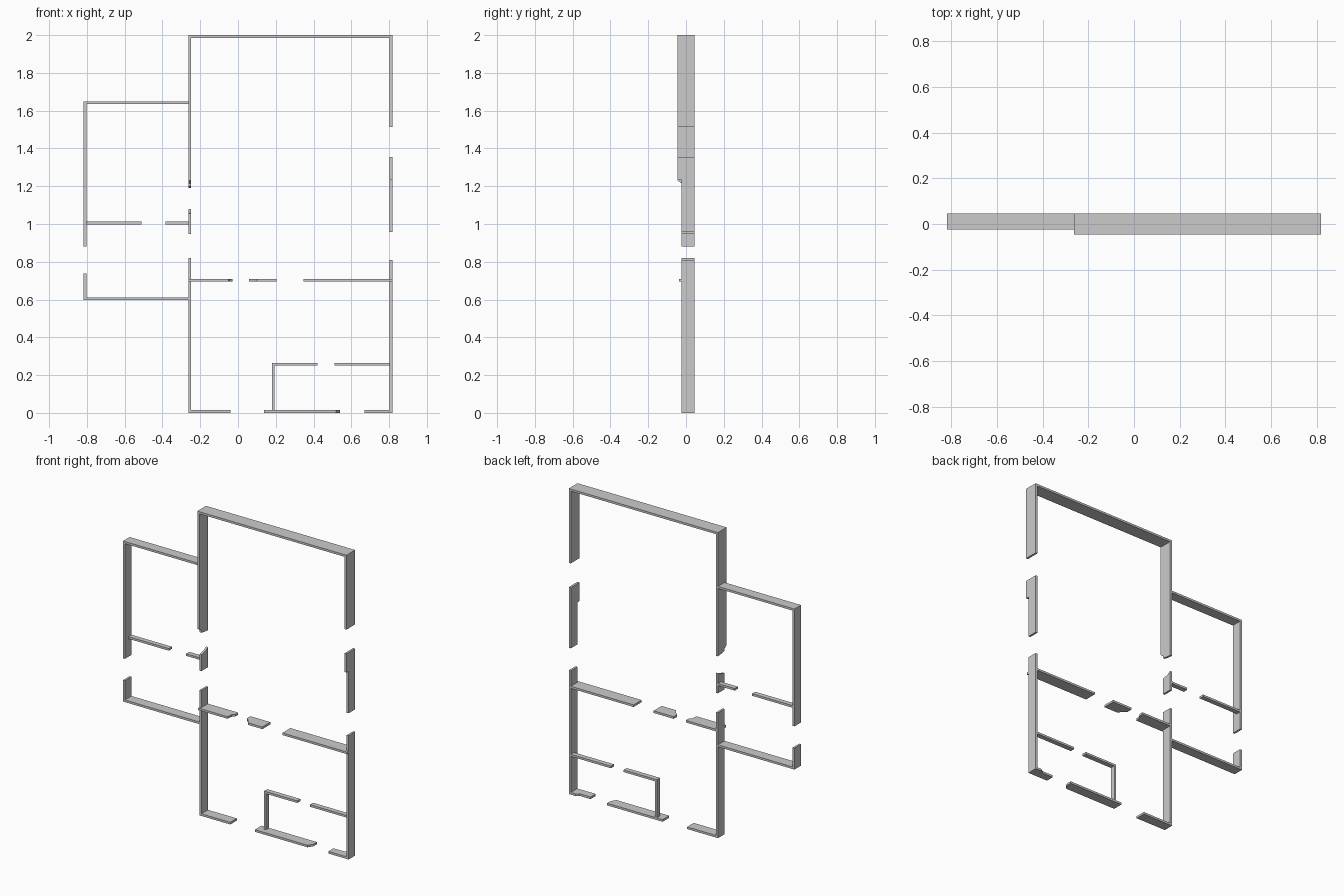
import bpy, bmesh
from mathutils import Vector

if "Cube" in bpy.data.objects:
    bpy.data.objects.remove(bpy.data.objects["Cube"])

T = 0.014                                # wall thickness
BACK, DEEP, STD, SILL, THIN = 0.045, -0.045, -0.023, -0.038, 0.013
XL, XM, XR = -0.817, -0.263, 0.803       # left sides of the upright walls


def prism(name, pts, offset):
    """Extrude a closed 3D outline along offset."""
    bm = bmesh.new()
    face = bm.faces.new([bm.verts.new(p) for p in pts])
    res = bmesh.ops.extrude_face_region(bm, geom=[face])
    verts = [v for v in res["geom"] if isinstance(v, bmesh.types.BMVert)]
    bmesh.ops.translate(bm, verts=verts, vec=Vector(offset))
    bmesh.ops.recalc_face_normals(bm, faces=bm.faces)
    mesh = bpy.data.meshes.new(name)
    bm.to_mesh(mesh)
    bm.free()
    obj = bpy.data.objects.new(name, mesh)
    bpy.context.collection.objects.link(obj)
    return obj


def upright(name, x, profile):
    """Vertical wall from a (y, z) profile."""
    return prism(name, [(x, y, z) for y, z in profile], (T, 0, 0))


def level(name, z, outline):
    """Horizontal wall from an (x, y) outline."""
    return prism(name, [(x, y, z) for x, y in outline], (0, 0, T))


def rect(a0, a1, b0, b1):
    return [(a0, b0), (a1, b0), (a1, b1), (a0, b1)]


# Left wing outer walls
for i, (z0, z1) in enumerate([(0.88, 1.648), (0.597, 0.737)]):
    upright(f"left_wing_wall_{i}", XL, rect(STD, BACK, z0, z1))
for i, z in enumerate([1.634, 0.597]):
    level(f"left_wing_end_wall_{i}", z, rect(XL + T, XM, STD, BACK))

# Left wing partition, shallower than the outer walls
for i, (x0, x1) in enumerate([(XL + T, -0.51), (-0.384, XM)]):
    level(f"left_wing_partition_{i}", 0.998, rect(x0, x1, THIN, BACK))

# Middle wall, with broken edges at the upper opening
upright("middle_wall_upper", XM, [(DEEP, 2), (BACK, 2), (BACK, 1.19), (0.0, 1.195),
                                  (STD, 1.20), (STD, 1.215), (DEEP, 1.23)])
upright("middle_wall_pier", XM, [(STD, 0.948), (BACK, 0.948), (BACK, 1.08),
                                 (0.02, 1.065), (STD, 1.055)])
upright("middle_wall_lower", XM, rect(STD, BACK, 0, 0.82))

# Right wall, stepping to a shallower depth in the middle
upright("right_wall_upper", XR, rect(DEEP, BACK, 1.513, 2))
upright("right_wall_pier", XR, [(DEEP, 1.355), (BACK, 1.355), (BACK, 0.957),
                                (STD, 0.957), (STD, 1.232), (DEEP, 1.232)])
upright("right_wall_lower", XR, rect(STD, BACK, 0, 0.81))

# Top wall
level("top_wall", 2 - T, rect(XM + T, XR, DEEP, BACK))

# Cross wall between the two main rooms
level("cross_wall_left", 0.695, [(XM, SILL), (-0.05, SILL), (-0.045, 0.0),
                                 (-0.03, 0.015), (-0.03, BACK), (XM, BACK)])
level("cross_wall_centre", 0.695, [(0.10, SILL), (0.203, SILL), (0.203, BACK),
                                   (0.058, BACK), (0.058, 0.01), (0.08, -0.01)])
level("cross_wall_right", 0.695, rect(0.348, XR + T, SILL, BACK))

# Bottom wall
level("bottom_wall_left", 0, rect(XM + T, -0.04, STD, BACK))
level("bottom_wall_centre", 0, [(0.138, STD), (0.52, STD), (0.54, 0.01),
                                (0.54, BACK), (0.138, BACK)])
level("bottom_wall_right", 0, [(0.67, STD), (XR, STD), (XR, BACK), (0.77, BACK),
                               (0.75, 0.03), (0.67, 0.03)])

# Small room partitions
upright("small_room_side", 0.18, rect(THIN, BACK, T, 0.264))
for i, (x0, x1) in enumerate([(0.18 + T, 0.42), (0.512, XR)]):
    level(f"small_room_partition_{i}", 0.25, rect(x0, x1, THIN, BACK))
